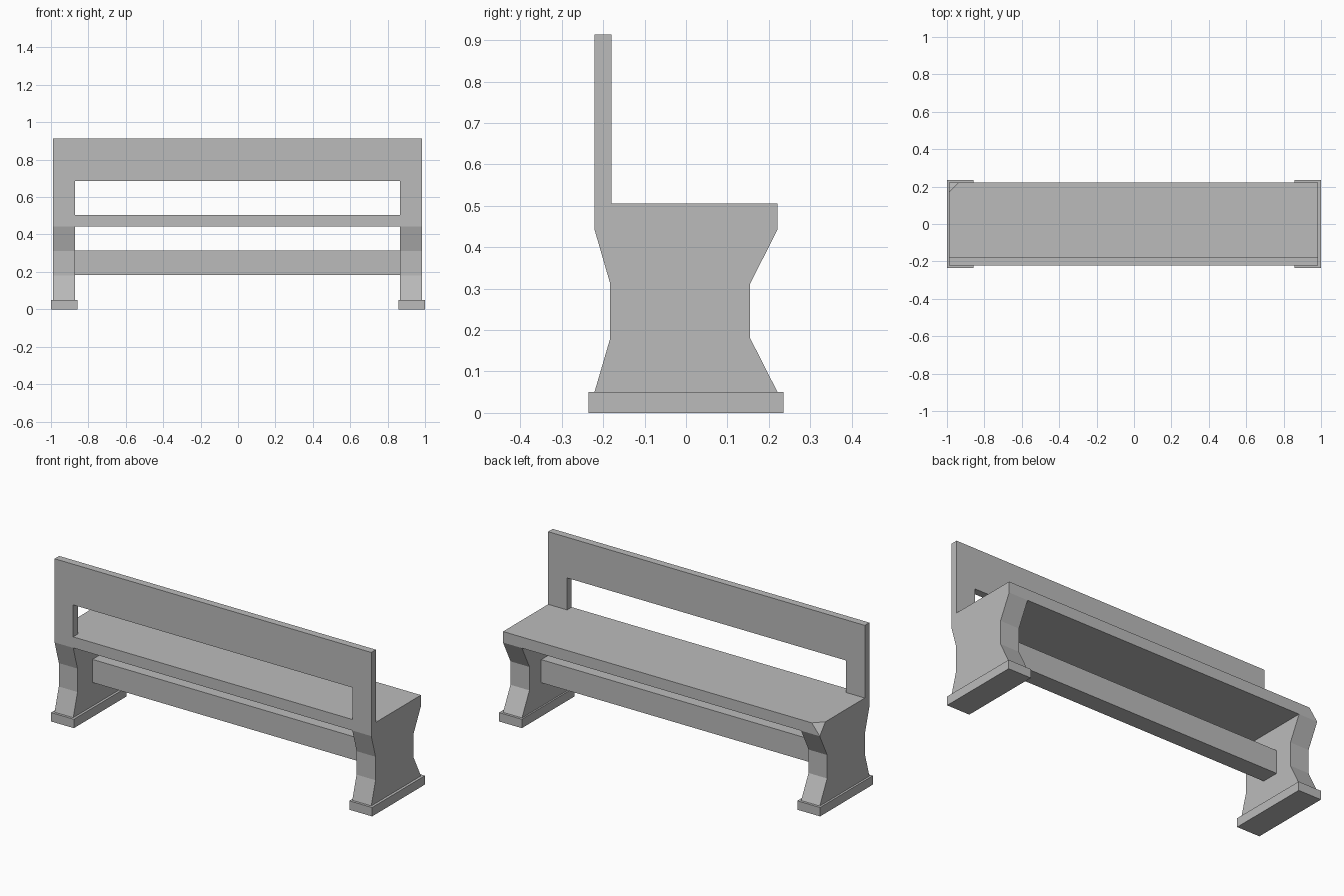
import bpy
import bmesh
from mathutils import Vector

if "Cube" in bpy.data.objects:
    bpy.data.objects.remove(bpy.data.objects["Cube"], do_unlink=True)

# Single material
GREY = (0.5, 0.5, 0.5, 1.0)
stone = bpy.data.materials.new("plain grey")
stone.use_nodes = True
stone.diffuse_color = GREY
stone.node_tree.nodes["Principled BSDF"].inputs["Base Color"].default_value = GREY

# Main dimensions
LEFT, RIGHT = -0.988, 0.985
INNER_LEFT, INNER_RIGHT = -0.872, 0.867
BACK, FRONT = -0.221, 0.221
FOOT_TOP, SEAT_BOTTOM, SEAT_TOP = 0.05, 0.443, 0.505


def extrude(name, points, direction):
    """Solid made by sweeping a planar outline along a direction."""
    bm = bmesh.new()
    face = bm.faces.new([bm.verts.new(p) for p in points])
    swept = bmesh.ops.extrude_face_region(bm, geom=[face], use_keep_orig=True)
    moved = [g for g in swept["geom"] if isinstance(g, bmesh.types.BMVert)]
    bmesh.ops.translate(bm, verts=moved, vec=direction)
    return finish(name, bm)


def finish(name, bm):
    bmesh.ops.recalc_face_normals(bm, faces=bm.faces)
    mesh = bpy.data.meshes.new(name)
    bm.to_mesh(mesh)
    bm.free()
    mesh.materials.append(stone)
    obj = bpy.data.objects.new(name, mesh)
    bpy.context.collection.objects.link(obj)
    return obj


def box(name, x, y, z):
    outline = [(x[0], y[0], z[0]), (x[1], y[0], z[0]),
               (x[1], y[1], z[0]), (x[0], y[1], z[0])]
    return extrude(name, outline, (0, 0, z[1] - z[0]))


# Waisted legs
leg_profile = [(BACK, FOOT_TOP), (-0.183, 0.18), (-0.183, 0.312), (BACK, SEAT_BOTTOM),
               (FRONT, SEAT_BOTTOM), (0.155, 0.312), (0.155, 0.18), (FRONT, FOOT_TOP)]
for side, x0, x1 in (("right", LEFT, INNER_LEFT), ("left", INNER_RIGHT, RIGHT)):
    extrude(side + "_leg", [(x0, y, z) for y, z in leg_profile], (x1 - x0, 0, 0))

# Foot blocks
for side, x in (("right", (-1, -0.858)), ("left", (0.858, 1))):
    box(side + "_foot", x, (-0.235, 0.235), (0, FOOT_TOP))

# Stretcher between the legs
box("stretcher", (INNER_LEFT, INNER_RIGHT), (-0.05, 0.05), (0.183, 0.313))

# Seat slab with one chipped corner
seat = box("seat", (LEFT, RIGHT), (BACK, FRONT), (SEAT_BOTTOM, SEAT_TOP))
chip = 0.05
drop = SEAT_TOP - SEAT_BOTTOM
bm = bmesh.new()
bm.from_mesh(seat.data)
cut = bmesh.ops.bisect_plane(
    bm, geom=bm.verts[:] + bm.edges[:] + bm.faces[:], dist=0.0001,
    plane_co=(LEFT, FRONT, SEAT_BOTTOM),
    plane_no=Vector((-1 / chip, 1 / chip, 1 / drop)).normalized(), clear_outer=True)
bmesh.ops.holes_fill(bm, edges=[e for e in bm.edges if e.is_boundary])
bmesh.ops.recalc_face_normals(bm, faces=bm.faces)
bm.to_mesh(seat.data)
bm.free()

# Backrest: two posts and a broad top board in one arch
TOP, SLOT_TOP = 0.914, 0.685
arch = [(LEFT, SEAT_TOP), (LEFT, TOP), (RIGHT, TOP), (RIGHT, SEAT_TOP),
        (INNER_RIGHT, SEAT_TOP), (INNER_RIGHT, SLOT_TOP),
        (INNER_LEFT, SLOT_TOP), (INNER_LEFT, SEAT_TOP)]
extrude("backrest", [(x, BACK, z) for x, z in arch], (0, 0.041, 0))
